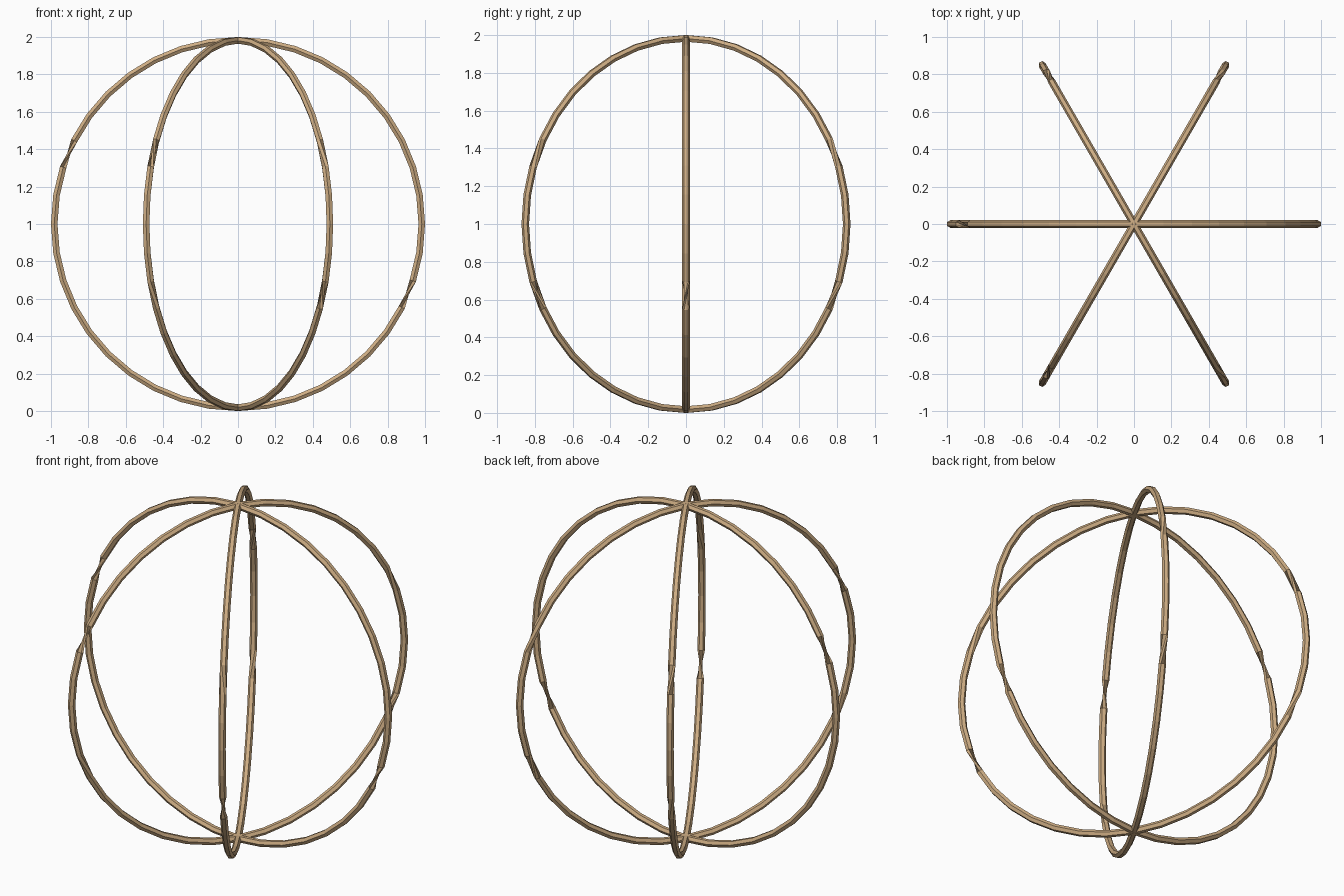
import bpy, math
from mathutils import Vector

if "Cube" in bpy.data.objects:
    bpy.data.objects.remove(bpy.data.objects["Cube"])

R, TUBE = 0.9826, 0.0201    # ring radius, tube radius
SEG, SIDES = 40, 6

wood = bpy.data.materials.new("warm_wood")
wood.diffuse_color = (0.62, 0.42, 0.23, 1)
wood.use_nodes = True
wood.node_tree.nodes["Principled BSDF"].inputs["Base Color"].default_value = wood.diffuse_color


def make_ring(name, azimuth):
    """Upright hoop swept with a six-sided section; the section's reference
    axis changes on the steep stretches, which gives the small twisted necks."""
    out = Vector((math.cos(azimuth), math.sin(azimuth), 0))
    up = Vector((0, 0, 1))
    verts, faces = [], []
    for i in range(SEG):
        a = 2 * math.pi * i / SEG
        centre = up + R * (math.cos(a) * out + math.sin(a) * up)
        tangent = -math.sin(a) * out + math.cos(a) * up
        ref = up if abs(tangent.z) < 0.9 else Vector((1, 0, 0))
        n = tangent.cross(ref).normalized()
        b = tangent.cross(n)
        for k in range(SIDES):
            c = 2 * math.pi * k / SIDES
            verts.append(centre + TUBE * (math.cos(c) * n + math.sin(c) * b))
            k2, j = (k + 1) % SIDES, (i + 1) % SEG
            faces.append((i * SIDES + k, i * SIDES + k2,
                          j * SIDES + k2, j * SIDES + k))
    mesh = bpy.data.meshes.new(name)
    mesh.from_pydata(verts, [], faces)
    mesh.materials.append(wood)
    obj = bpy.data.objects.new(name, mesh)
    bpy.context.collection.objects.link(obj)


# Three hoops crossing at the poles
for n in range(3):
    make_ring(f"hoop_{n + 1}", math.radians((0, 60, -60)[n]))
